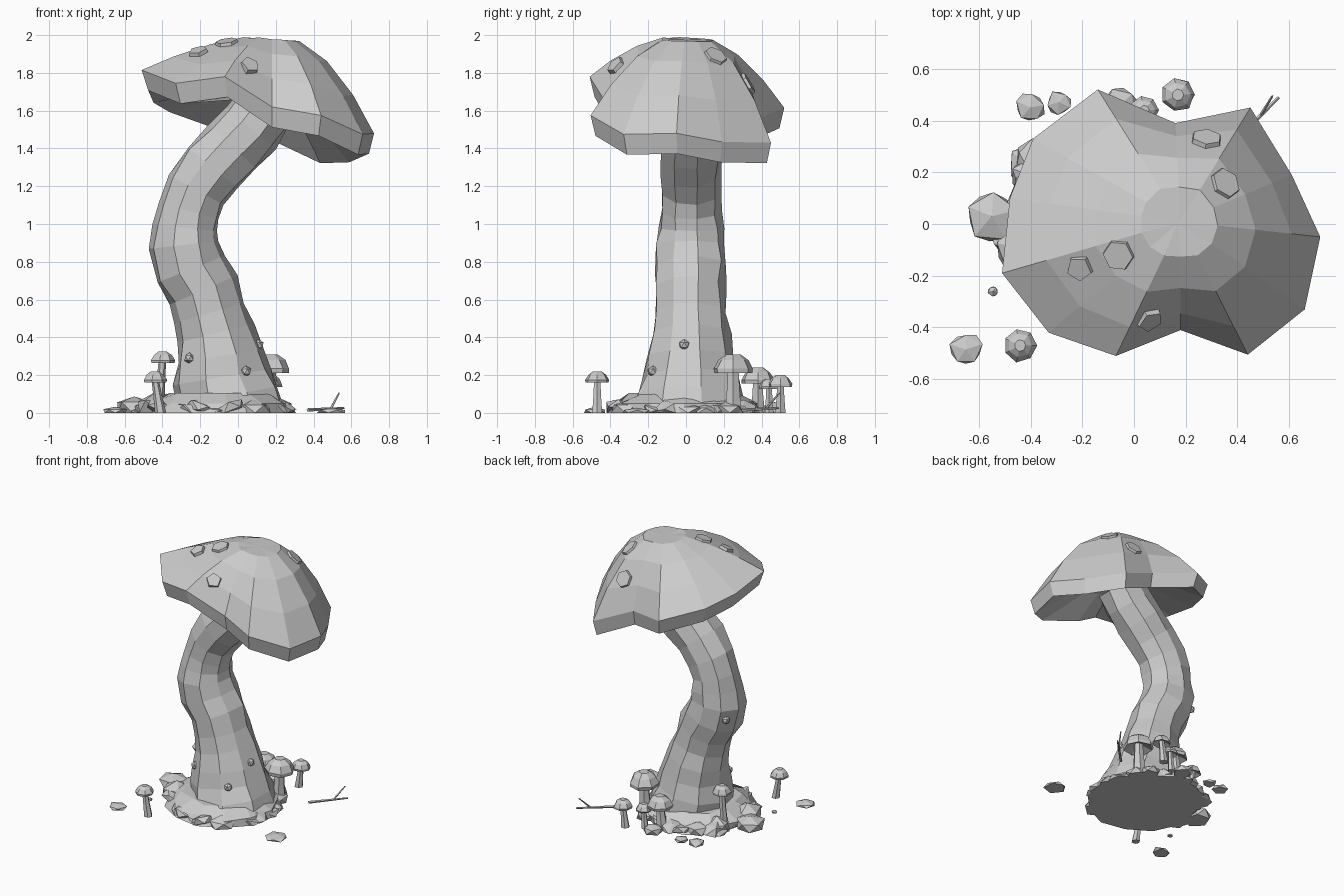
import bpy
import bmesh
import random
from math import sin, cos, pi, radians, hypot
from mathutils import Vector, Matrix
from mathutils.bvhtree import BVHTree

random.seed(4)
cube = bpy.data.objects.get("Cube")
if cube:
    bpy.data.objects.remove(cube)

grey = bpy.data.materials.new("plain grey")
grey.use_nodes = True
GREY = (0.6, 0.6, 0.6, 1)
grey.diffuse_color = GREY
grey.node_tree.nodes["Principled BSDF"].inputs["Base Color"].default_value = GREY


def finish(name, bm):
    """Turn a bmesh into a flat-shaded object."""
    bmesh.ops.recalc_face_normals(bm, faces=bm.faces)
    mesh = bpy.data.meshes.new(name)
    bm.to_mesh(mesh)
    bm.free()
    mesh.materials.append(grey)
    obj = bpy.data.objects.new(name, mesh)
    bpy.context.collection.objects.link(obj)
    return obj


def loft(name, rings):
    """Skin a list of equally long point rings and close both ends."""
    bm = bmesh.new()
    rows = [[bm.verts.new(p) for p in ring] for ring in rings]
    n = len(rows[0])
    for a, b in zip(rows, rows[1:]):
        for i in range(n):
            j = (i + 1) % n
            bm.faces.new((a[i], a[j], b[j], b[i]))
    for row in (rows[0], rows[-1]):
        hub = bm.verts.new(sum((v.co for v in row), Vector()) / n)
        for i in range(n):
            bm.faces.new((row[i], row[(i + 1) % n], hub))
    return finish(name, bm)


def circle(centre, radius, n, across=Vector((1, 0, 0)), jitter=0.0, phase=0.0):
    ring = []
    for i in range(n):
        a = 2 * pi * i / n + phase
        r = radius * (1 + random.uniform(-jitter, jitter))
        ring.append(Vector(centre) + across * r * cos(a) + Vector((0, r * sin(a), 0)))
    return ring


def tree(obj):
    mesh = obj.data
    return BVHTree.FromPolygons([v.co for v in mesh.vertices],
                                [p.vertices for p in mesh.polygons])


def rock(name, x, y, r, h, tilt=0.0):
    """Jittered icosphere, flattened and resting on the ground."""
    bm = bmesh.new()
    bmesh.ops.create_icosphere(bm, subdivisions=1, radius=1)
    turn = Matrix.Rotation(random.uniform(0, 6), 3, 'Z')
    lean = Matrix.Rotation(tilt, 3, 'X')
    for v in bm.verts:
        p = v.co * random.uniform(0.85, 1.1)
        p = turn @ lean @ Vector((p.x * r, p.y * r, p.z * h))
        v.co = (p.x + x, p.y + y, max(0, p.z + h * 0.3))
    bmesh.ops.remove_doubles(bm, verts=bm.verts, dist=0.0005)
    return finish(name, bm)


# Main stem: curved tapering tube, rings square to the bend
path = [(-.05, 0, .32), (-.06, .09, .285), (-.085, .19, .26), (-.095, .3, .235),
        (-.12, .42, .208), (-.15, .53, .195), (-.185, .65, .192), (-.25, .76, .197),
        (-.28, .89, .187), (-.275, .98, .172), (-.262, 1.07, .168), (-.22, 1.18, .17),
        (-.135, 1.3, .172), (-.03, 1.41, .175), (.065, 1.51, .175), (.15, 1.62, .165)]
stem_rings = []
for k, (x, z, r) in enumerate(path):
    x0, z0, _ = path[max(k - 1, 0)]
    x1, z1, _ = path[min(k + 1, len(path) - 1)]
    size = hypot(x1 - x0, z1 - z0)
    across = Vector((z1 - z0, 0, x0 - x1)) / size
    if k == 0:
        across = Vector((1, 0, 0))
    stem_rings.append(circle((x, .025, z), r, 9, across, .06, .2))
stem = loft("main_stem", stem_rings)

# Cap: uneven lobed rim, top shell, thick lip and hollow underside
rim = [Vector(p) for p in (
    (.72, -.05, 1.48), (.61, .19, 1.435), (.45, .45, 1.43), (.16, .39, 1.56),
    (-.14, .52, 1.615), (-.39, .33, 1.70), (-.48, .1, 1.75), (-.51, -.19, 1.815),
    (-.33, -.42, 1.745), (-.07, -.51, 1.78), (.18, -.41, 1.62), (.44, -.505, 1.575),
    (.66, -.33, 1.475))]
apex = Vector((.18, .01, 2.0))


def cap_ring(t):
    ring = []
    for p in rim:
        d = Vector((p.x - apex.x, p.y - apex.y, 0))
        reach = t * (d.length * t + .56 * (1 - t))
        q = apex + d.normalized() * reach
        q.z = apex.z - (apex.z - p.z) * t ** 2.1
        ring.append(q)
    return ring


lip = [apex.lerp(p, .95) for p in rim]
for q, p in zip(lip, rim):
    q.z = p.z - .108
hollow = []
for p in rim:
    q = apex.lerp(p, .42)
    q.z = 1.645 - .25 * (q.x - .15)
    hollow.append(q)
cap = loft("mushroom_cap", [cap_ring(t) for t in (.26, .53, .79, 1)] + [lip, hollow])

# Flat warts on the cap
cap_tree = tree(cap)
warts = [(-.06, -.12, .065, 6), (-.21, -.17, .055, 5), (.28, .325, .065, 6),
         (.35, .155, .067, 6), (.06, -.37, .055, 5)]
for i, (x, y, r, n) in enumerate(warts):
    spot, normal, _, _ = cap_tree.ray_cast(Vector((x, y, 3)), Vector((0, 0, -1)))
    bm = bmesh.new()
    bmesh.ops.create_cone(bm, cap_ends=True, segments=n, radius1=r, radius2=r * .9, depth=.03)
    place = Matrix.Translation(spot) @ normal.to_track_quat('Z', 'Y').to_matrix().to_4x4()
    bm.transform(place)
    finish(f"cap_wart_{i + 1}", bm)

# Small knobs on the stem
stem_tree = tree(stem)
for i, (angle, cx, z) in enumerate([(225, -.1, .29), (302, -.08, .22),
                                    (352, -.1, .36), (148, -.25, .8)]):
    out = Vector((cos(radians(angle)), sin(radians(angle)), 0))
    centre = Vector((cx, .02, z))
    spot = stem_tree.ray_cast(centre + out, -out)[0]
    bm = bmesh.new()
    bmesh.ops.create_icosphere(bm, subdivisions=1, radius=.03)
    bm.transform(Matrix.Translation(spot))
    finish(f"stem_knob_{i + 1}", bm)

# Earth mound around the foot
mound = [circle((-.1, -.01, z), r, 13, jitter=j)
         for z, r, j in ((0, .39, .09), (.05, .37, .09), (.105, .28, .07))]
loft("earth_mound", mound)


# Little mushrooms: position, total height, cap radius, lean
def small_mushroom(name, x, y, h, r, lean):
    foot, top = Vector((x - lean, y, 0)), Vector((x, y, h - r * .6))
    loft(name + "_stem", [circle(foot, r * .48, 6), circle(foot.lerp(top, .5), r * .37, 6),
                          circle(top, r * .3, 6)])
    profile = [(.3, -.05), (.95, -.35), (1, -.12), (.75, .32), (.35, .6)]
    loft(name + "_cap", [circle(top + Vector((0, 0, b * r)), a * r, 7, jitter=.06)
                         for a, b in profile])


for i, spec in enumerate([(.17, .25, .31, .105, .01), (-.05, .38, .24, .09, .02),
                          (.17, .5, .2, .065, .02), (-.4, .15, .325, .065, .02),
                          (-.44, -.47, .22, .063, -.03), (.04, .44, .18, .055, .01)]):
    small_mushroom(f"small_mushroom_{i + 1}", *spec)

# Scattered stones
for i, spec in enumerate([(-.65, -.485, .07, .025), (-.4, .45, .065, .03),
                          (-.29, .47, .05, .025), (-.55, .03, .11, .075),
                          (-.545, -.26, .022, .015), (.5, -.26, .085, .022),
                          (-.38, .18, .1, .08), (-.05, .46, .075, .05),
                          (-.44, -.09, .11, .085)]):
    rock(f"stone_{i + 1}", *spec)

# Tilted stone slabs ringing the mound
slabs = 24
for i in range(slabs):
    a = 2 * pi * i / slabs + random.uniform(-.12, .12)
    d = random.uniform(.29, .38)
    rock(f"mound_slab_{i + 1}", -.11 + d * cos(a), d * sin(a),
         random.uniform(.07, .11), random.uniform(.035, .06), random.uniform(-.7, .7))


# Forked twig lying on the ground
def stick(name, a, b, r):
    a, b = Vector(a), Vector(b)
    bm = bmesh.new()
    bmesh.ops.create_cone(bm, cap_ends=True, segments=5, radius1=r, radius2=r * .6,
                          depth=(b - a).length)
    turn = (b - a).to_track_quat('Z', 'Y').to_matrix().to_4x4()
    bm.transform(Matrix.Translation((a + b) / 2) @ turn)
    finish(name, bm)


stick("twig", (.37, .3, .015), (.56, .49, .025), .01)
stick("twig_fork", (.49, .42, .02), (.535, .495, .105), .007)
